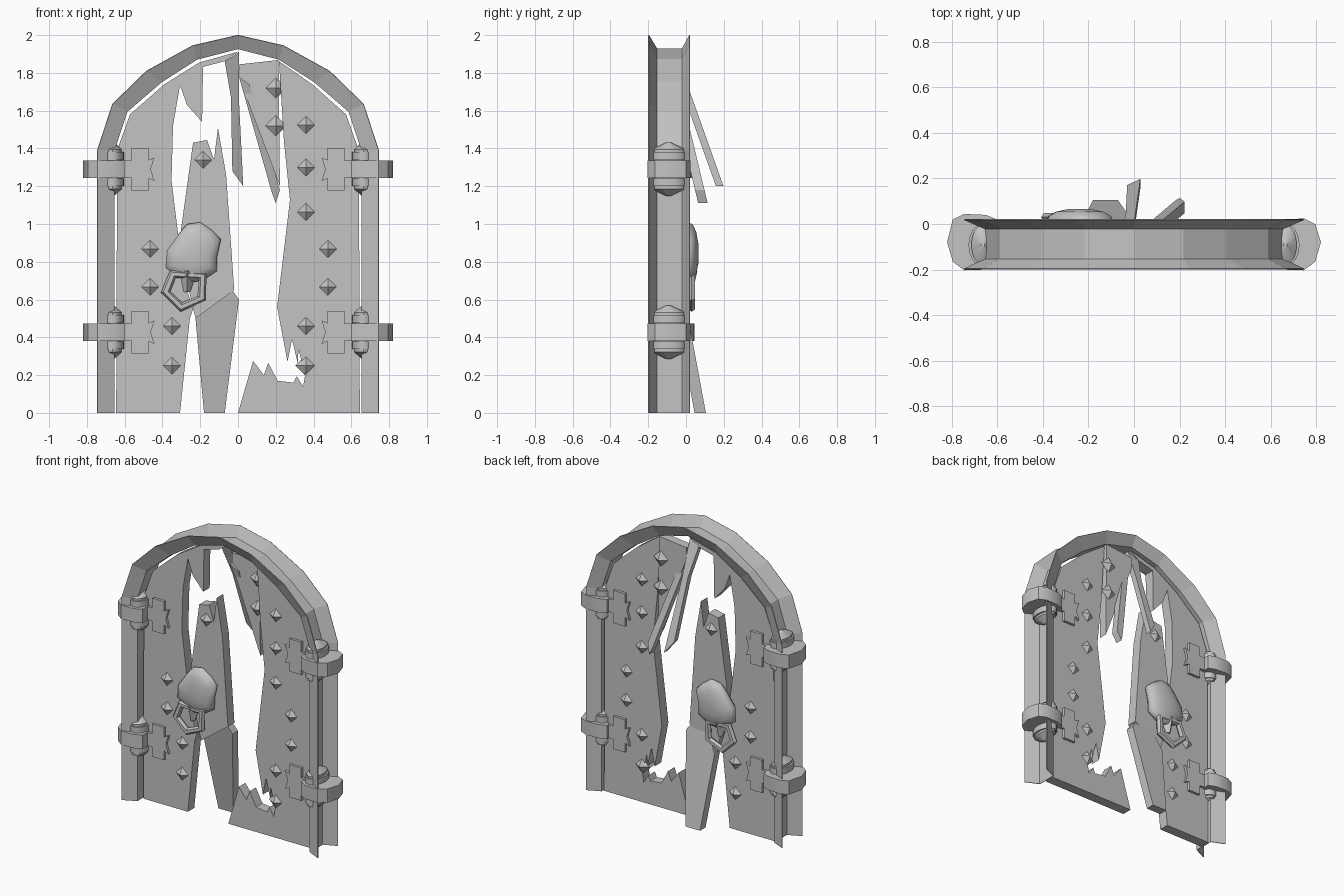
import bpy, bmesh, math
from mathutils import Vector

if "Cube" in bpy.data.objects:
    bpy.data.objects.remove(bpy.data.objects["Cube"], do_unlink=True)

grey = bpy.data.materials.new("plain_grey")
grey.use_nodes = True
grey.diffuse_color = (0.55, 0.55, 0.55, 1)
grey.node_tree.nodes["Principled BSDF"].inputs["Base Color"].default_value = (0.55, 0.55, 0.55, 1)


def finish(name, bm, smooth=None):
    bmesh.ops.recalc_face_normals(bm, faces=bm.faces)
    me = bpy.data.meshes.new(name)
    bm.to_mesh(me)
    bm.free()
    me.materials.append(grey)
    ob = bpy.data.objects.new(name, me)
    bpy.context.collection.objects.link(ob)
    if smooth:
        bpy.ops.object.select_all(action='DESELECT')
        ob.select_set(True)
        bpy.context.view_layer.objects.active = ob
        bpy.ops.object.shade_smooth_by_angle(angle=math.radians(smooth))
    return ob


def loft(bm, rings, cap=True):
    """Skin a list of equal closed rings of points."""
    vs = [[bm.verts.new(p) for p in r] for r in rings]
    n = len(vs[0])
    for a, b in zip(vs, vs[1:]):
        for i in range(n):
            j = (i + 1) % n
            bm.faces.new((a[i], a[j], b[j], b[i]))
    if cap:
        bm.faces.new(vs[0])
        bm.faces.new(vs[-1])


def plank(name, outline, mid, thick=0.07):
    """Flat board from an (x, z) outline; mid(z) is its middle depth."""
    bm = bmesh.new()
    loft(bm, [[(x, mid(z) + s * thick / 2, z) for x, z in outline] for s in (-1, 1)])
    return finish(name, bm)


# Depth of the door boards; the broken ones lean backwards
flat = lambda z: -0.07
loose = lambda z: -0.045
lean_splinter = lambda z: -0.07 + (1.9 - z) * 0.355
lean_wedge = lambda z: -0.088 + (1.85 - z) * 0.24
lean_foot = lambda z: -0.045 + (0.65 - z) * 0.185

# Arched frame: a thin channel open to the outside
half_out = [(0.745, 0), (0.745, 1.39), (0.665, 1.635), (0.485, 1.81), (0.24, 1.945)]
half_in = [(0.655, 0), (0.655, 1.39), (0.587, 1.595), (0.405, 1.752), (0.217, 1.872)]
outer = half_out + [(0, 2.0)] + [(-x, z) for x, z in reversed(half_out)]
inner = half_in + [(0, 1.928)] + [(-x, z) for x, z in reversed(half_in)]
bm = bmesh.new()
rows = [[bm.verts.new((x, y, z)) for x, z in path]
        for path, y in ((outer, -0.198), (inner, -0.155), (inner, -0.02), (outer, 0.02))]
for a, b in zip(rows, rows[1:]):
    for i in range(len(a) - 1):
        bm.faces.new((a[i], a[i + 1], b[i + 1], b[i]))
frame = finish("arched_frame", bm)
mod = frame.modifiers.new("thickness", 'SOLIDIFY')
mod.thickness = 0.005
mod.offset = 0

# Door boards
plank("door_right_board", [
    (-0.307, 0), (-0.645, 0), (-0.64, 1.39), (-0.572, 1.58), (-0.392, 1.738), (-0.205, 1.855),
    (0, 1.912), (-0.07, 1.862), (-0.185, 1.832), (-0.19, 1.54), (-0.27, 1.63), (-0.307, 1.735),
    (-0.344, 1.52), (-0.352, 1.23), (-0.32, 0.97), (-0.27, 0.65), (-0.238, 0.55), (-0.255, 0.5)], flat)
plank("door_left_board", [
    (0, 0), (0.645, 0), (0.64, 1.39), (0.572, 1.58), (0.395, 1.738), (0.217, 1.862), (0.243, 1.44),
    (0.275, 1.127), (0.207, 0.56), (0.262, 0.27), (0.286, 0.39), (0.317, 0.26), (0.32, 0.34),
    (0.355, 0.2), (0.345, 0.14), (0.31, 0.195), (0.295, 0.16), (0.21, 0.17), (0.16, 0.265),
    (0.137, 0.2), (0.08, 0.275)], flat)
plank("hanging_splinter", [
    (-0.07, 1.86), (0.005, 1.91), (0.005, 1.66), (0.028, 1.2), (-0.03, 1.28), (-0.037, 1.67)],
    lean_splinter, 0.04)
plank("top_wedge", [(0.005, 1.845), (0.215, 1.868), (0.222, 1.2), (0.01, 1.76)], loose, 0.06)
plank("hanging_wedge", [
    (0.005, 1.78), (0.06, 1.74), (0.222, 1.18), (0.2, 1.11), (0.178, 1.17)], lean_wedge, 0.05)
plank("centre_board", [
    (-0.225, 0.5), (-0.02, 0.65), (-0.063, 1.26), (-0.106, 1.51), (-0.127, 1.34), (-0.164, 1.445),
    (-0.238, 1.43), (-0.302, 0.97), (-0.26, 0.65)], loose)
plank("centre_board_foot", [
    (-0.18, 0), (-0.07, 0), (0.005, 0.6), (-0.03, 0.65), (-0.16, 0.64), (-0.225, 0.5)], lean_foot, 0.06)

# Diamond studs poking through both faces
studs = [(0.2, 1.72, loose), (0.2, 1.52, loose), (-0.185, 1.34, loose)]
studs += [(x, z, flat) for x, z in (
    (0.36, 1.525), (0.36, 1.3), (0.36, 1.063), (0.476, 0.868), (0.476, 0.667), (0.36, 0.46),
    (0.36, 0.25), (-0.465, 0.868), (-0.465, 0.667), (-0.35, 0.46), (-0.35, 0.25))]
for k, (x, z, mid) in enumerate(studs):
    for s in (-1, 1):
        bm = bmesh.new()
        y = mid(z)
        base = [bm.verts.new((x + dx, y + s * 0.028, z + dz))
                for dx, dz in ((0.057, 0), (0, 0.057), (-0.057, 0), (0, -0.057))]
        tip = bm.verts.new((x, y + s * 0.064, z))
        bm.faces.new(base)
        for i in range(4):
            bm.faces.new((base[i], base[(i + 1) % 4], tip))
        finish("stud_%s_%d" % ("front" if s < 0 else "back", k + 1), bm)


def oval(cx, rx, ry, z, n):
    return [(cx + rx * math.cos(2 * math.pi * i / n), -0.092 + ry * math.sin(2 * math.pi * i / n), z)
            for i in range(n)]


# Hinges: pin, collars, outer band and notched leaf
leaf = [(0.565, 0.112), (0.475, 0.112), (0.475, 0.048), (0.443, 0.062), (0.462, 0),
        (0.443, -0.062), (0.475, -0.048), (0.475, -0.112), (0.565, -0.112), (0.565, -0.045),
        (0.64, -0.045), (0.64, 0.045), (0.565, 0.045)]
band_front = [(0.6, -0.175), (0.65, -0.2), (0.745, -0.203), (0.795, -0.165), (0.82, -0.08)]
band_back = [(0.795, 0.0), (0.745, 0.024), (0.65, 0.02), (0.6, 0.0)]
for side, s, swell in (("left", 1, 0), ("right", -1, 0.02)):
    for level, zc in (("upper", 1.29), ("lower", 0.427)):
        tag = "_%s_%s" % (side, level)
        bm = bmesh.new()
        loft(bm, [oval(s * 0.664, rx, ry, zc + z, 16) for rx, ry, z in (
            (0.008, 0.012, -0.142), (0.05, 0.088, -0.105), (0.05, 0.088, 0.105), (0.008, 0.012, 0.142))])
        finish("hinge_pin" + tag, bm, 35)
        for e, name in ((-1, "bottom"), (1, "top")):
            bm = bmesh.new()
            loft(bm, [oval(s * 0.664, 0.062, 0.094, zc + e * z, 16) for z in (0.05, 0.09)])
            finish("hinge_collar_%s" % name + tag, bm, 35)
        band = band_front + [(x, y + swell) for x, y in band_back]
        bm = bmesh.new()
        loft(bm, [[(s * x, y, zc + z) for x, y in band] for z in (-0.047, 0.047)])
        finish("hinge_band" + tag, bm, 35)
        plank("hinge_leaf" + tag, [(s * x, zc + z) for x, z in leaf], flat, 0.105)

# Knocker on each face: domed head, beak and five-sided ring
head = [(-0.27, 1.0), (-0.2, 1.01), (-0.135, 0.965), (-0.09, 0.92), (-0.11, 0.83), (-0.112, 0.75),
        (-0.19, 0.7), (-0.26, 0.69), (-0.32, 0.72), (-0.386, 0.765), (-0.38, 0.86), (-0.317, 0.945)]
hx, hz, hy = -0.24, 0.84, -0.045
for s, side, deep in ((-1, "front", 0.1), (1, "back", 0.11)):
    bm = bmesh.new()
    loft(bm, [[(hx + (x - hx) * k, hy + s * d * deep, hz + (z - hz) * k) for x, z in head]
              for k, d in ((0.88, 0.28), (1, 0.48), (0.93, 0.73), (0.7, 0.9), (0.35, 1.0))])
    finish("knocker_head_" + side, bm, 60)

    bm = bmesh.new()
    loft(bm, [[(-0.27 + dx * k, hy + s * (0.07 + dy * k), z) for dx, dy in
               ((-0.055, -0.03), (0.055, -0.03), (0, 0.035))]
              for k, z in ((1, 0.75), (0.3, 0.64))])
    finish("knocker_beak_" + side, bm)

    bm = bmesh.new()
    corners = [(-0.187, 0.725), (-0.192, 0.607), (-0.3, 0.56), (-0.383, 0.64), (-0.345, 0.735)]
    mid_pt = Vector((-0.285, 0.65))
    rings = []
    for c in corners:
        out = (Vector(c) - mid_pt).normalized()
        ring = []
        for i in range(6):
            a = math.pi * i / 3
            p = Vector(c) + out * 0.025 * math.cos(a)
            ring.append((p.x, hy + s * (0.075 + 0.021 * math.sin(a)), p.y))
        rings.append(ring)
    loft(bm, rings + [rings[0]], cap=False)
    bmesh.ops.remove_doubles(bm, verts=bm.verts, dist=0.0005)
    finish("knocker_ring_" + side, bm)
